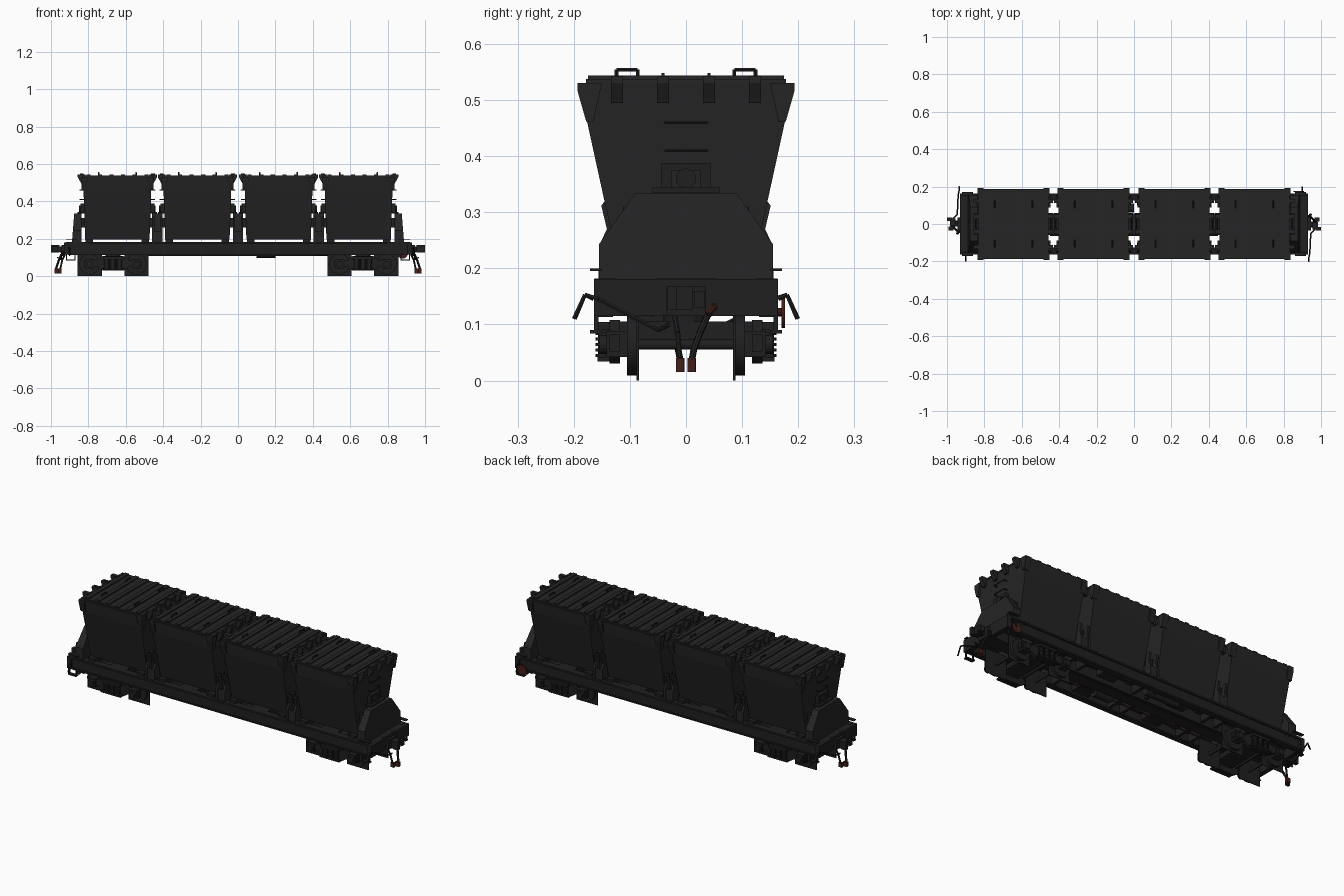
import bpy, bmesh, math
from mathutils import Vector, Matrix


def material(name, c):
    m = bpy.data.materials.new(name)
    m.diffuse_color = (*c, 1)
    return m


CHAR = material("charcoal_paint", (0.018, 0.018, 0.018))
BLACK = material("black_underframe", (0.014, 0.014, 0.014))
RED = material("dull_red", (0.055, 0.014, 0.011))


class Part:
    """Collects simple solids into one named object."""
    def __init__(self, name, mat):
        self.name, self.mat, self.bm = name, mat, bmesh.new()

    def rings(self, rings):
        vs = [[self.bm.verts.new(p) for p in r] for r in rings]
        n = len(vs[0])
        for a, b in zip(vs, vs[1:]):
            for i in range(n):
                self.bm.faces.new((a[i], a[(i + 1) % n], b[(i + 1) % n], b[i]))
        self.bm.faces.new(vs[0][::-1])
        self.bm.faces.new(vs[-1])

    def box(self, x0, x1, y0, y1, z0, z1):
        self.rings([[(x0, y0, z), (x1, y0, z), (x1, y1, z), (x0, y1, z)] for z in (z0, z1)])

    def loft(self, cx, levels):
        self.rings([[(cx - a, -b, z), (cx + a, -b, z), (cx + a, b, z), (cx - a, b, z)] for z, a, b in levels])

    def prism_x(self, pts, x0, x1):
        self.rings([[(x, y, z) for y, z in pts] for x in (x0, x1)])

    def prism_y(self, pts, y0, y1):
        self.rings([[(x, y, z) for x, z in pts] for y in (y0, y1)])

    def cyl(self, p, q, r, n=16, r2=None):
        p, q = Vector(p), Vector(q)
        rot = (q - p).to_track_quat('Z', 'Y').to_matrix()
        def ring(c, rad):
            return [c + rot @ Vector((rad * math.cos(t * math.tau / n), rad * math.sin(t * math.tau / n), 0)) for t in range(n)]
        self.rings([ring(p, r), ring(q, r if r2 is None else r2)])

    def rod(self, pts, r=0.004, n=6):
        for a, b in zip(pts, pts[1:]):
            self.cyl(a, b, r, n)

    def done(self, smooth=False):
        bmesh.ops.recalc_face_normals(self.bm, faces=self.bm.faces)
        me = bpy.data.meshes.new(self.name)
        self.bm.to_mesh(me)
        self.bm.free()
        me.materials.append(self.mat)
        o = bpy.data.objects.new(self.name, me)
        bpy.context.collection.objects.link(o)
        if smooth:
            bpy.context.view_layer.objects.active = o
            o.select_set(True)
            bpy.ops.object.shade_smooth_by_angle(angle=math.radians(40))
            o.select_set(False)


CENTRES = (-0.645, -0.217, 0.217, 0.645)
SIGNS = (-1, 1)

# ---- hopper containers
for k, cx in enumerate(CENTRES):
    b = Part(f"hopper_body_{k}", CHAR)
    b.loft(cx, [(0.195, 0.172, 0.118), (0.46, 0.181, 0.176), (0.53, 0.185, 0.186)])
    for sx in SIGNS:
        for sy in SIGNS:  # corner gussets
            b.prism_x([(sy * y, z) for y, z in ((0.15, 0.53), (0.193, 0.53), (0.193, 0.515), (0.178, 0.462), (0.165, 0.462))],
                      cx + sx * 0.16, cx + sx * 0.193)
    b.done()

    l = Part(f"hopper_lid_{k}", CHAR)
    l.box(cx - 0.187, cx + 0.187, -0.178, 0.178, 0.528, 0.537)
    for i in range(6):  # cross ribs
        x = cx - 0.155 + i * 0.062
        l.box(x - 0.011, x + 0.011, -0.175, 0.175, 0.537, 0.544)
    for sx in SIGNS:
        for y in (-0.123, -0.041, 0.041, 0.123):  # end latches
            l.prism_y([(cx + sx * a, z) for a, z in ((0.17, 0.543), (0.212, 0.543), (0.212, 0.53), (0.193, 0.495), (0.18, 0.495))],
                      y - 0.011, y + 0.011)
        for y in (-0.041, 0.041):
            l.box(cx + sx * 0.19 - 0.01, cx + sx * 0.19 + 0.01, y - 0.003, y + 0.003, 0.53, 0.548)
    l.done()

    h = Part(f"lid_handles_{k}", BLACK)
    for dx in (-0.1, 0.1):
        for y in (-0.105, 0.105):
            x = cx + dx
            h.rod([(x, y - 0.019, 0.535), (x, y - 0.019, 0.554), (x, y + 0.019, 0.554), (x, y + 0.019, 0.535)])
    h.done()

    e = Part(f"hopper_end_fittings_{k}", BLACK)
    for sx in SIGNS:
        for z in (0.41, 0.46):  # ladder rungs
            xa, xb = cx + sx * 0.175, cx + sx * 0.2
            e.rod([(xa, -0.037, z), (xb, -0.037, z), (xb, 0.037, z), (xa, 0.037, z)], 0.003)
        xs = sorted((cx + sx * 0.168, cx + sx * 0.198))
        e.box(*xs, -0.044, -0.026, 0.34, 0.388)
        e.box(*xs, 0.026, 0.044, 0.34, 0.388)
        e.box(*xs, -0.044, 0.044, 0.374, 0.388)
        e.cyl((cx + sx * 0.17, 0, 0.36), (cx + sx * 0.205, 0, 0.36), 0.018)
        e.box(*sorted((cx + sx * 0.165, cx + sx * 0.212)), -0.06, 0.06, 0.335, 0.344)
        for y in (-0.1, 0.1):  # lower guide blocks
            e.box(*xs, y - 0.012, y + 0.012, 0.26, 0.31)
    e.done()

# ---- underframe
f = Part("underframe", BLACK)
f.box(-0.92, 0.92, -0.04, 0.04, 0.115, 0.178)
f.box(-0.92, 0.92, -0.055, 0.055, 0.172, 0.182)
for sy in SIGNS:
    ys = lambda a, b: sorted((sy * a, sy * b))
    f.box(-0.91, 0.91, *ys(0.146, 0.154), 0.118, 0.18)
    f.box(-0.91, 0.91, *ys(0.125, 0.163), 0.172, 0.182)
    f.box(-0.91, 0.91, *ys(0.13, 0.16), 0.113, 0.121)
for x in (-0.47, -0.39, -0.04, 0.04, 0.39, 0.47):
    f.box(x - 0.008, x + 0.008, -0.15, 0.15, 0.125, 0.18)
for cx in CENTRES:
    f.box(cx - 0.05, cx + 0.05, -0.15, 0.15, 0.14, 0.179)
    for dx in (-0.15, 0.15):  # hopper seats
        f.box(cx + dx - 0.02, cx + dx + 0.02, -0.145, 0.145, 0.165, 0.197)
for s in SIGNS:
    f.box(*sorted((s * 0.905, s * 0.93)), -0.164, 0.164, 0.115, 0.181)
    f.box(*sorted((s * 0.8, s * 0.915)), -0.155, 0.155, 0.165, 0.181)
    f.box(s * 0.668 - 0.07, s * 0.668 + 0.07, -0.15, 0.15, 0.115, 0.17)
f.done()

# ---- end bulkheads
HOOD = [(-0.155, 0.18), (0.155, 0.18), (0.155, 0.243), (0.09, 0.334), (-0.09, 0.334), (-0.155, 0.243)]
for s in SIGNS:
    p = Part(f"end_bulkhead_{'left' if s < 0 else 'right'}", CHAR)
    p.rings([[(s * (x - (z - 0.18) * t), y, z) for y, z in HOOD] for x, t in ((0.838, 0), (0.888, 0.08))])
    p.done()

# ---- supports in the gaps between hoppers
p = Part("gap_supports", CHAR)
SIDE = [(0.1, 0.18), (0.155, 0.18), (0.155, 0.24), (0.141, 0.27), (0.151, 0.312), (0.145, 0.319), (0.125, 0.315), (0.115, 0.25)]
for x in (-0.431, 0, 0.431):
    for sy in SIGNS:
        for dx in (-0.022, 0.022):
            p.prism_x([(sy * y, z) for y, z in SIDE], x + dx - 0.006, x + dx + 0.006)
        p.box(x - 0.022, x + 0.022, *sorted((sy * 0.142, sy * 0.152)), 0.18, 0.24)
    p.box(x - 0.028, x + 0.028, -0.035, 0.035, 0.18, 0.335)
p.done()

# ---- bogies
for s in SIGNS:
    side, cx = ("left" if s < 0 else "right"), s * 0.668
    w = Part(f"wheelsets_{side}", BLACK)
    for x in (cx - 0.125, cx + 0.125):
        w.cyl((x, -0.09, 0.064), (x, 0.09, 0.064), 0.009)
        for sy in SIGNS:
            w.box(x - 0.065, x + 0.065, *sorted((sy * 0.084, sy * 0.088)), 0, 0.13)
            w.cyl((x, sy * 0.086, 0.064), (x, sy * 0.105, 0.064), 0.055, 32)
    w.done(True)

    g = Part(f"bogie_frame_{side}", BLACK)
    half = [(0.155, 0.052), (0.155, 0.082), (0.085, 0.086), (0.055, 0.108), (0, 0.108)]
    low = [(0, 0.03), (0.055, 0.03), (0.09, 0.052)]
    right = low + half
    prof = [(cx + a, z) for a, z in right] + [(cx - a, z) for a, z in reversed(right[1:-1])]
    for sy in SIGNS:
        g.prism_y(prof, sy * 0.118, sy * 0.136)
        for x in (cx - 0.125, cx + 0.125):  # axle boxes
            g.box(x - 0.022, x + 0.022, *sorted((sy * 0.105, sy * 0.142)), 0.042, 0.088)
            g.cyl((x, sy * 0.14, 0.064), (x, sy * 0.155, 0.064), 0.017)
        g.box(cx - 0.06, cx + 0.06, *sorted((sy * 0.125, sy * 0.158)), 0.034, 0.042)
        g.box(cx - 0.055, cx + 0.055, *sorted((sy * 0.12, sy * 0.158)), 0.09, 0.104)
        for dx in (-0.034, 0, 0.034):  # coil springs
            for i in range(5):
                z = 0.042 + i * 0.0098
                g.cyl((cx + dx, sy * 0.146, z), (cx + dx, sy * 0.146, z + 0.005), 0.015, 12)
            g.cyl((cx + dx, sy * 0.146, 0.04), (cx + dx, sy * 0.146, 0.092), 0.011, 12)
    g.box(cx - 0.04, cx + 0.04, -0.125, 0.125, 0.06, 0.105)
    g.cyl((cx, 0, 0.1), (cx, 0, 0.12), 0.04)
    for dx in (-0.055, 0.055):  # brake beams
        g.box(cx + dx - 0.005, cx + dx + 0.005, -0.1, 0.1, 0.058, 0.07)
    g.done()

    # ---- couplers, steps, levers and hoses; each end is the other turned half round
    c = Part(f"coupler_{side}", BLACK)
    X = lambda a, b: sorted((s * a, s * b))
    Y = X
    c.box(*X(0.925, 0.945), -0.035, 0.035, 0.115, 0.168)
    c.box(*X(0.93, 0.965), -0.014, 0.014, 0.13, 0.158)
    c.box(*X(0.955, 0.985), *Y(-0.03, 0.012), 0.126, 0.168)
    c.box(*X(0.97, 1.0), *Y(-0.034, -0.016), 0.126, 0.168)
    c.box(*X(0.965, 0.993), *Y(0.014, 0.034), 0.13, 0.16)
    c.done()

    r = Part(f"uncoupling_lever_and_steps_{side}", BLACK)
    r.rod([(s * x, s * y, z) for x, y, z in ((0.965, -0.03, 0.1), (0.945, -0.05, 0.09), (0.94, -0.155, 0.145), (0.935, -0.18, 0.153), (0.935, -0.2, 0.11))])
    r.rod([(s * x, s * y, z) for x, y, z in ((0.9, 0.165, 0.145), (0.9, 0.18, 0.153), (0.9, 0.198, 0.11))])
    for sy in SIGNS:
        r.box(*X(0.87, 0.92), *sorted((sy * 0.15, sy * 0.171)), 0.084, 0.09)
        r.box(*X(0.915, 0.92), *sorted((sy * 0.156, sy * 0.164)), 0.084, 0.12)
        r.box(*X(0.87, 0.875), *sorted((sy * 0.156, sy * 0.164)), 0.084, 0.12)
        r.box(*X(0.86, 0.92), *sorted((sy * 0.15, sy * 0.171)), 0.195, 0.2)
        r.box(*X(0.86, 0.865), *sorted((sy * 0.15, sy * 0.156)), 0.18, 0.198)
    r.done()

    h = Part(f"brake_hose_{side}", BLACK)
    h.rod([(s * x, s * y, z) for x, y, z in ((0.925, 0.045, 0.125), (0.945, 0.038, 0.115), (0.958, 0.025, 0.085), (0.968, 0.014, 0.055), (0.975, 0.01, 0.035))], 0.006, 8)
    h.rod([(s * x, s * y, z) for x, y, z in ((0.925, -0.02, 0.115), (0.94, -0.015, 0.085), (0.95, -0.011, 0.04))], 0.005, 8)
    h.done(True)
    t = Part(f"hose_fittings_{side}", RED)
    t.rod([(s * 0.935, s * 0.035, 0.115), (s * 0.945, s * 0.052, 0.133)], 0.007, 8)
    for x, y in ((0.97, 0.01), (0.955, -0.011)):
        t.box(*X(x - 0.012, x + 0.01), *Y(y - 0.007, y + 0.007), 0.015, 0.04)
    t.done()

# ---- handbrake wheel
p = Part("handbrake_wheel", RED)
p.cyl((0.88, 0.163, 0.122), (0.88, 0.175, 0.122), 0.008, 10)
p.cyl((0.88, 0.17, 0.122), (0.88, 0.176, 0.122), 0.028, 20)
p.done()

# ---- underfloor brake gear
p = Part("brake_gear", BLACK)
p.cyl((0.1, -0.06, 0.125), (0.2, -0.06, 0.125), 0.028)
p.cyl((-0.2, 0.085, 0.14), (0.0, 0.085, 0.14), 0.024)
p.rod([(-0.6, 0.03, 0.112), (0.6, 0.03, 0.112)], 0.004)
p.rod([(0.2, -0.06, 0.125), (0.5, -0.02, 0.112)], 0.004)
p.done(True)
p = Part("brake_pipe", RED)
p.rod([(-0.45, -0.06, 0.117), (0.45, -0.06, 0.117)], 0.004)
p.done()
